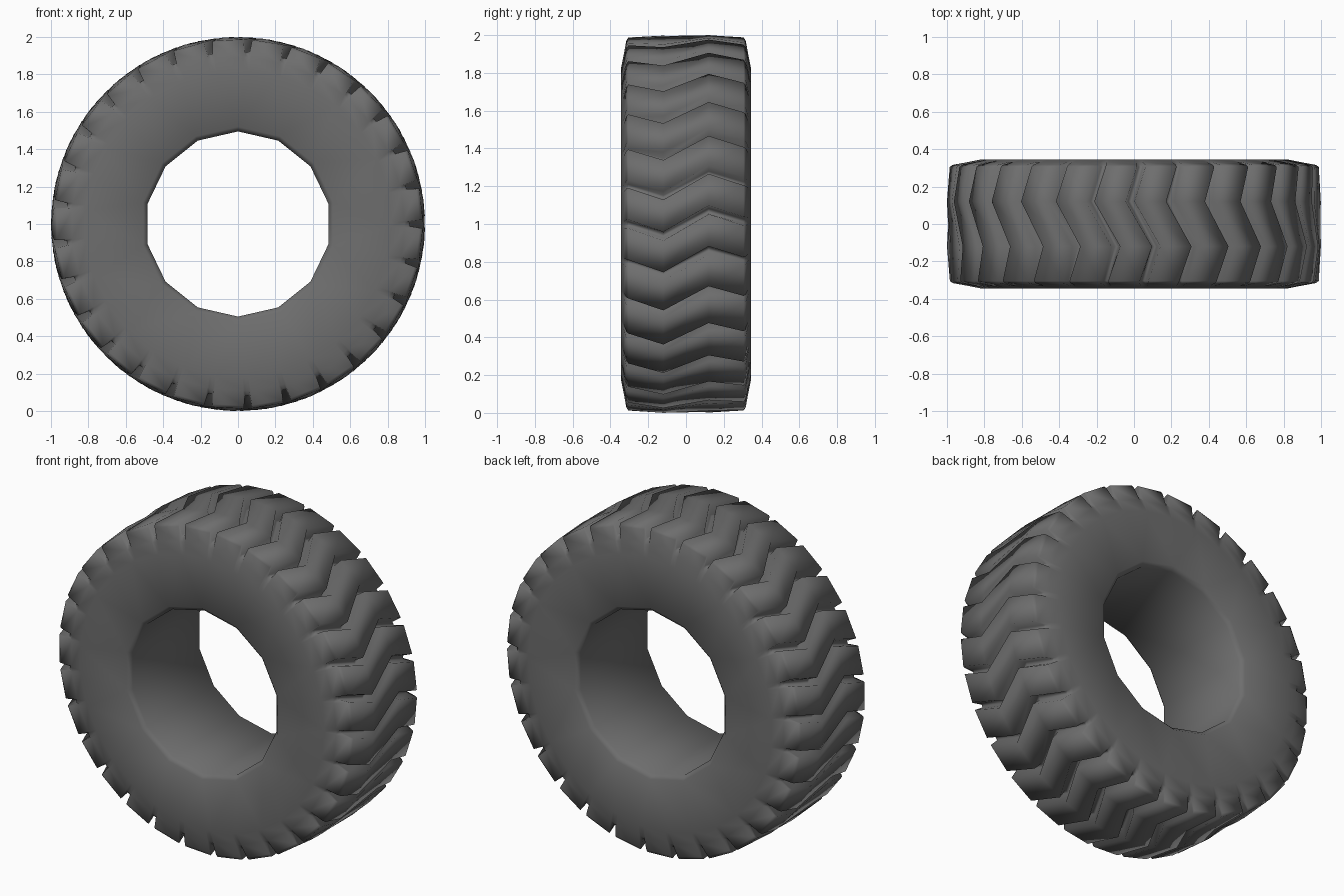
import bpy, bmesh
from math import sin, cos, pi, radians

if "Cube" in bpy.data.objects:
    bpy.data.objects.remove(bpy.data.objects["Cube"], do_unlink=True)

TEETH = 29        # tread blocks around the tyre
HOLE_SIDES = 14   # coarse rim opening
PITCH = 2 * pi / TEETH
GREY = (0.155, 0.155, 0.155, 1)

rubber = bpy.data.materials.new("dark grey rubber")
rubber.diffuse_color = GREY
rubber.use_nodes = True
bsdf = rubber.node_tree.nodes["Principled BSDF"]
bsdf.inputs["Base Color"].default_value = GREY
bsdf.inputs["Roughness"].default_value = 0.9

bm = bmesh.new()


def point(y, r, a):
    return bm.verts.new((r * cos(a), y, 1 + r * sin(a)))


def tread_ring(y, block_r, floor_r, shift):
    """One ring of the tread: each groove has two floor and two block corners."""
    ring = []
    for i in range(TEETH):
        mid = i * PITCH + shift
        for offset, r in ((-0.023, block_r), (-0.013, floor_r),
                          (0.013, floor_r), (0.023, block_r)):
            ring.append(point(y, r, mid + offset))
    return ring


def plain_ring(y, r, sides):
    return [point(y, r, pi / 2 + 2 * pi * i / sides) for i in range(sides)]


def join(a, b):
    """Quads between two rings with the same number of corners."""
    n = len(a)
    for i in range(n):
        j = (i + 1) % n
        bm.faces.new((a[i], a[j], b[j], b[i]))


def join_uneven(fine, coarse):
    """Link each corner of a fine ring to the nearest corner of a coarse ring."""
    near = [min(coarse, key=lambda v: (v.co - p.co).length) for p in fine]
    n = len(fine)
    for i in range(n):
        j = (i + 1) % n
        corners = [fine[i], fine[j], near[j]]
        if near[i] is not near[j]:
            corners.append(near[i])
        bm.faces.new(corners)


# Zigzag tread with shoulders: y, block radius, groove floor radius, zigzag angle
rows = [(-0.345, 0.82, 0.82, 0.0),
        (-0.331, 0.89, 0.89, 0.0),
        (-0.316, 0.972, 0.91, 0.0),
        (-0.305, 0.988, 0.92, 0.0),
        (-0.12, 1.0, 0.93, -0.065),
        (0.12, 1.0, 0.93, 0.075),
        (0.305, 0.988, 0.92, 0.015),
        (0.316, 0.972, 0.91, 0.015),
        (0.331, 0.89, 0.89, 0.015),
        (0.345, 0.82, 0.82, 0.015)]
tread = [tread_ring(*row) for row in rows]
for a, b in zip(tread, tread[1:]):
    join(a, b)

# Rim opening with a small bevel at both ends
hole = [plain_ring(y, r, HOLE_SIDES)
        for y, r in ((-0.345, 0.52), (-0.32, 0.495), (0.32, 0.495), (0.345, 0.52))]
for a, b in zip(hole, hole[1:]):
    join(a, b)

# Flat sidewalls
join_uneven(tread[0], hole[0])
join_uneven(tread[-1], hole[-1])

bmesh.ops.recalc_face_normals(bm, faces=bm.faces[:])
mesh = bpy.data.meshes.new("tyre")
bm.to_mesh(mesh)
bm.free()
mesh.materials.append(rubber)
tyre = bpy.data.objects.new("tyre", mesh)
bpy.context.collection.objects.link(tyre)

# Soft rubber shading across the blocks and grooves
bpy.ops.object.select_all(action="DESELECT")
tyre.select_set(True)
bpy.context.view_layer.objects.active = tyre
bpy.ops.object.shade_smooth_by_angle(angle=radians(100))
